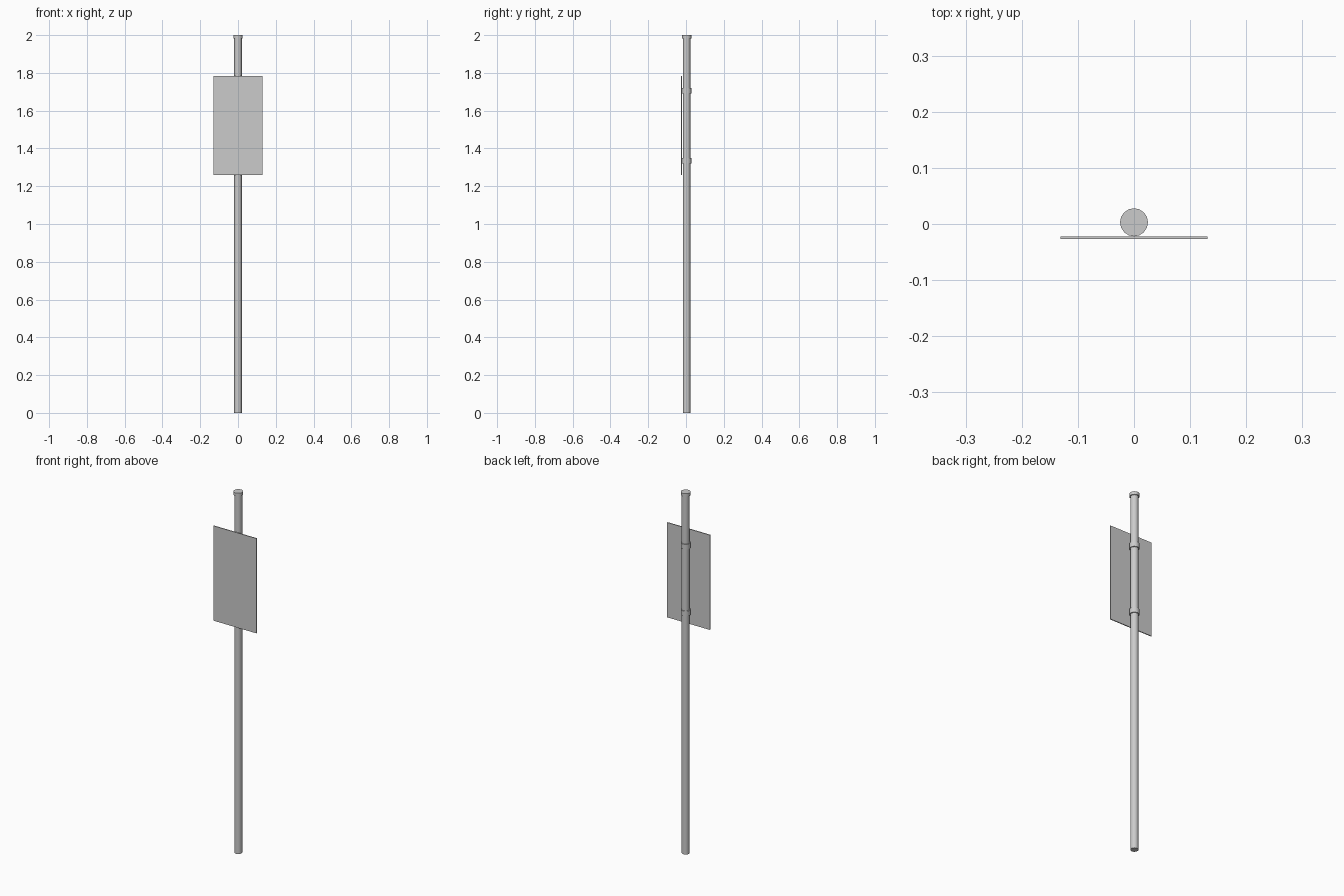
import bpy

if "Cube" in bpy.data.objects:
    bpy.data.objects.remove(bpy.data.objects["Cube"])

CY = 0.003  # pole axis, just behind the sign plate


def cylinder(name, radius, z0, z1, sides=16):
    bpy.ops.mesh.primitive_cylinder_add(vertices=sides, radius=radius, depth=z1 - z0,
                                        location=(0, CY, (z0 + z1) / 2))
    ob = bpy.context.object
    ob.name = name
    bpy.ops.object.shade_smooth_by_angle()
    return ob


# Pole and its top cap
cylinder("pole", 0.02, 0, 1.99)
cylinder("pole_cap", 0.025, 1.983, 2.0)

# Two clamp rings holding the plate
for name, z in (("lower_clamp", 1.335), ("upper_clamp", 1.705)):
    cylinder(name, 0.025, z - 0.014, z + 0.014)

# Flat sign plate on the front
bpy.ops.mesh.primitive_cube_add(size=1, location=(0, -0.0245, 1.522))
plate = bpy.context.object
plate.name = "sign_plate"
plate.scale = (0.262, 0.005, 0.525)
